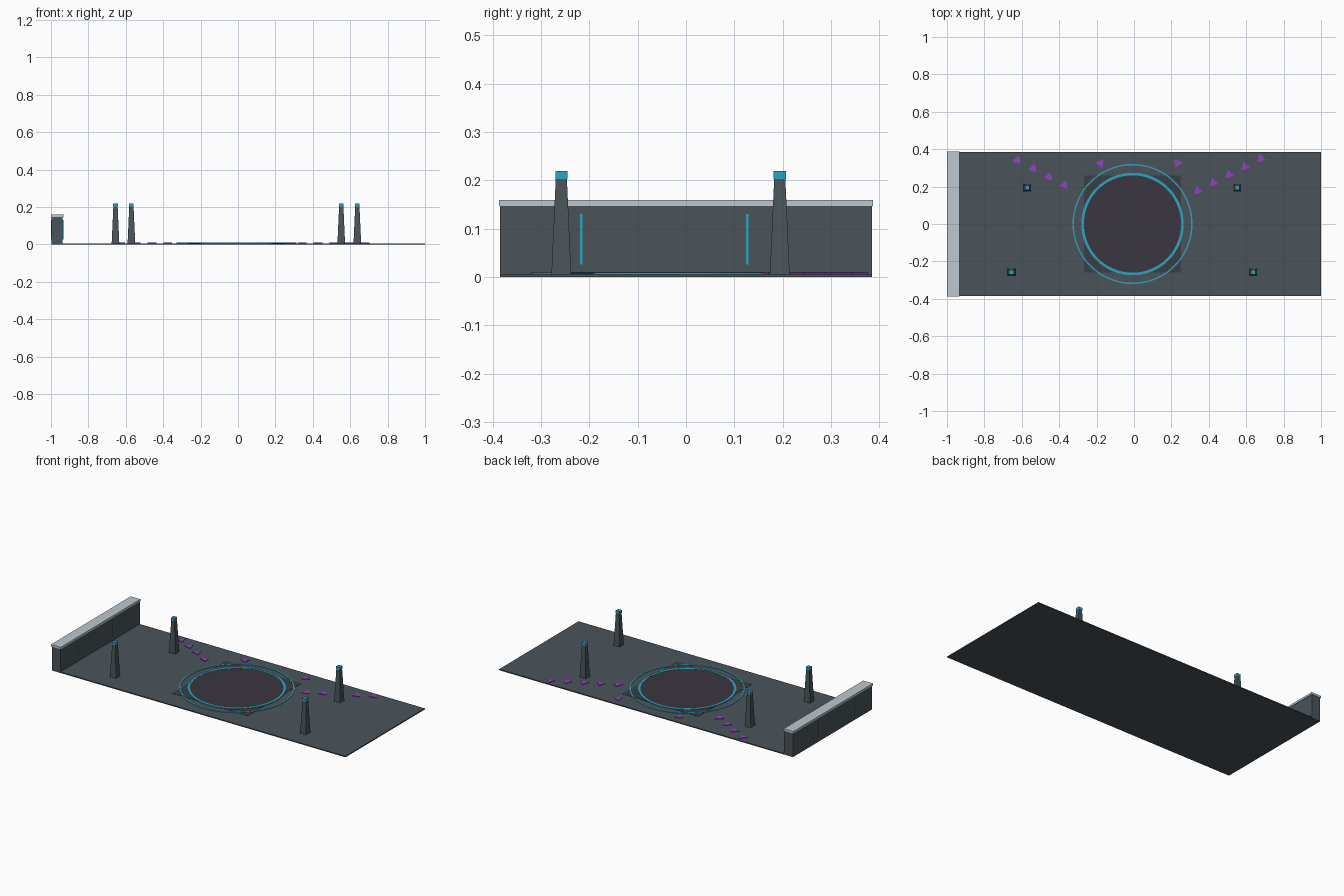
import bpy, bmesh, math

if "Cube" in bpy.data.objects:
    bpy.data.objects.remove(bpy.data.objects["Cube"])


def material(name, r, g, b):
    lin = [((c / 255 + 0.055) / 1.055) ** 2.4 for c in (r, g, b)]
    m = bpy.data.materials.new(name)
    m.diffuse_color = (*lin, 1)
    m.use_nodes = True
    m.node_tree.nodes["Principled BSDF"].inputs["Base Color"].default_value = m.diffuse_color
    return m


SLATE = material("slate grey", 74, 84, 91)
PALE = material("pale grey", 190, 200, 206)
CYAN = material("cyan", 44, 165, 194)
PURPLE = material("purple", 148, 62, 192)
DISC = material("dark plum", 58, 54, 62)
PAD = material("charcoal", 58, 62, 68)


def finish(name, bm, mat):
    bmesh.ops.recalc_face_normals(bm, faces=bm.faces)
    me = bpy.data.meshes.new(name)
    bm.to_mesh(me)
    bm.free()
    me.materials.append(mat)
    ob = bpy.data.objects.new(name, me)
    bpy.context.collection.objects.link(ob)
    return ob


def prism(name, rings, mat):
    """Solid from stacked rings of equal point count."""
    bm = bmesh.new()
    loops = [[bm.verts.new(p) for p in ring] for ring in rings]
    n = len(loops[0])
    for a, b in zip(loops, loops[1:]):
        for i in range(n):
            j = (i + 1) % n
            bm.faces.new((a[i], a[j], b[j], b[i]))
    bm.faces.new(loops[0])
    bm.faces.new(loops[-1])
    return finish(name, bm, mat)


def rect(x0, x1, y0, y1, z):
    return [(x0, y0, z), (x1, y0, z), (x1, y1, z), (x0, y1, z)]


def box(name, x0, x1, y0, y1, z0, z1, mat):
    return prism(name, [rect(x0, x1, y0, y1, z0), rect(x0, x1, y0, y1, z1)], mat)


def circle(cx, cy, r, z, n, turn=0):
    return [(cx + r * math.cos(turn + math.tau * i / n),
             cy + r * math.sin(turn + math.tau * i / n), z) for i in range(n)]


def flat_ring(name, cx, r0, r1, z0, z1, mat, n=64):
    bm = bmesh.new()
    loops = [[bm.verts.new(p) for p in circle(cx, 0, r, z, n)]
             for r, z in ((r0, z0), (r1, z0), (r1, z1), (r0, z1))]
    for k in range(4):
        a, b = loops[k], loops[(k + 1) % 4]
        for i in range(n):
            j = (i + 1) % n
            bm.faces.new((a[i], a[j], b[j], b[i]))
    return finish(name, bm, mat)


FLOOR = 0.0065
CX = -0.008

# Floor slab
box("floor", -0.995, 1.0, -0.385, 0.385, 0, FLOOR, SLATE)

# End wall with coping and light strips
box("end_wall", -0.996, -0.937, -0.385, 0.385, 0, 0.148, SLATE)
box("wall_coping", -1.0, -0.934, -0.387, 0.387, 0.147, 0.159, PALE)
for y in (-0.217, 0.127):
    box("wall_light_strip", -0.999, -0.934, y - 0.0025, y + 0.0025, 0.026, 0.13, CYAN)

# Central pad, disc and rings
box("square_pad", CX - 0.258, CX + 0.258, -0.26, 0.26, 0.003, 0.0078, PAD)
prism("centre_disc", [circle(CX, 0, 0.264, 0.004, 64), circle(CX, 0, 0.264, 0.0092, 64)], DISC)
flat_ring("inner_ring", CX, 0.26, 0.274, 0.004, 0.0102, CYAN)
flat_ring("outer_ring", CX, 0.314, 0.321, 0.004, 0.0095, CYAN)

# Tapered pylons with lit caps
for x, y in ((-0.57, 0.194), (0.552, 0.194), (-0.655, -0.258), (0.638, -0.258)):
    b, t, c = 0.0205, 0.0115, 0.0125
    prism("pylon", [rect(x - b, x + b, y - b, y + b, 0.004),
                    rect(x - t, x + t, y - t, y + t, 0.204)], SLATE)
    box("pylon_cap", x - c, x + c, y - c, y + c, 0.203, 0.2195, CYAN)


# Floor arrow markers
def arrow(x, y, deg):
    a = math.radians(deg)
    prism("floor_arrow", [circle(x, y, 0.028, 0.004, 3, a),
                          circle(x, y, 0.028, 0.0098, 3, a)], PURPLE)


for i in range(4):
    arrow(-0.624 + 0.084 * i, 0.342 - 0.0445 * i, 75)
for i in range(5):
    arrow(0.34 + 0.0843 * i, 0.178 + 0.043 * i, 105)
arrow(-0.18, 0.324, 53)
arrow(0.232, 0.326, 127)
